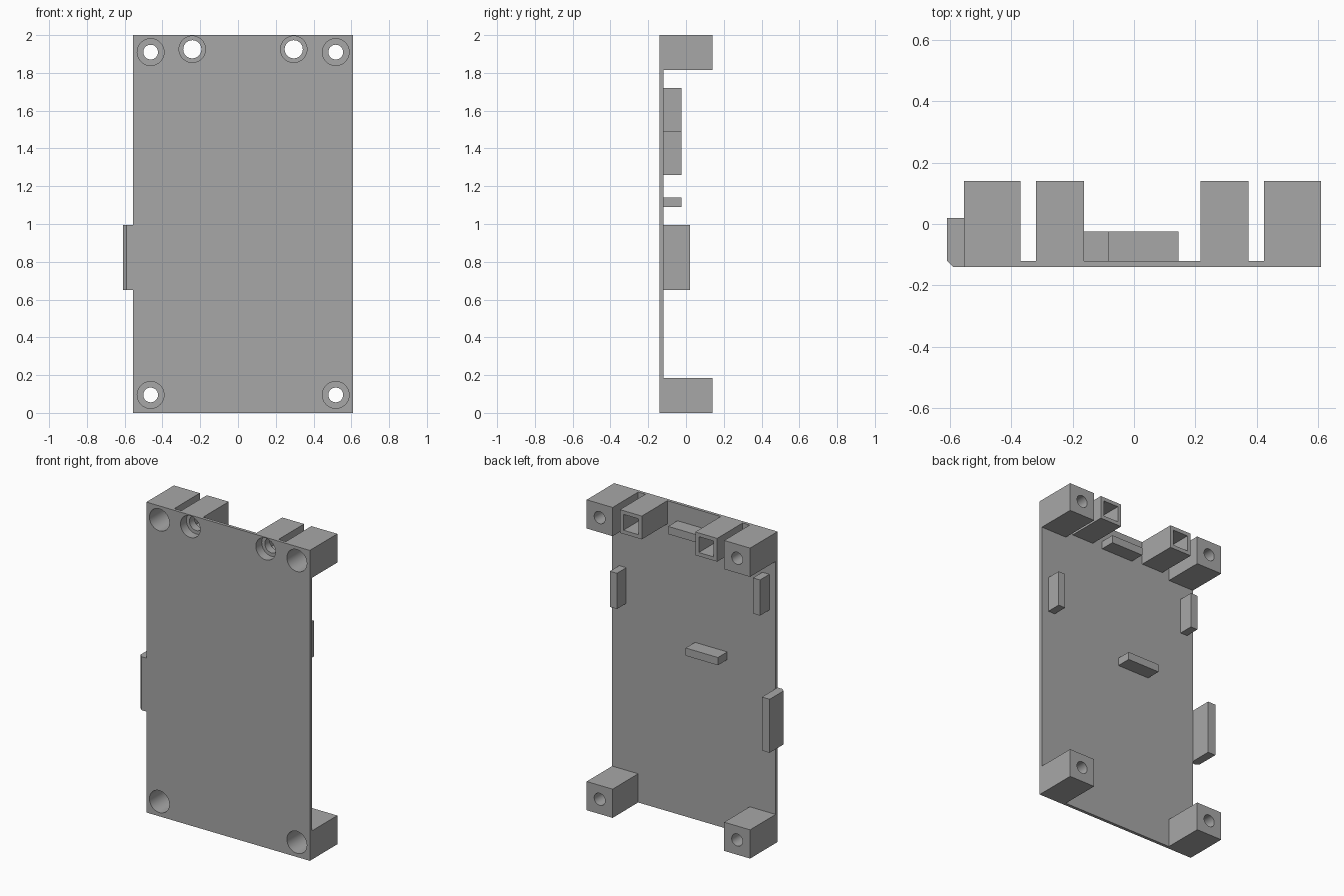
import bpy
import bmesh
from mathutils import Matrix, Vector

cube = bpy.data.objects.get("Cube")
if cube:
    bpy.data.objects.remove(cube, do_unlink=True)

grey = bpy.data.materials.new("plain_grey")
grey.use_nodes = True
grey.diffuse_color = (0.39, 0.39, 0.39, 1)
grey.node_tree.nodes["Principled BSDF"].inputs["Base Color"].default_value = grey.diffuse_color

FRONT, SKIN, BACK, RIB = -0.14, -0.12, 0.14, -0.025
cutters = []


def finish(name, bm):
    bmesh.ops.recalc_face_normals(bm, faces=bm.faces)
    mesh = bpy.data.meshes.new(name)
    bm.to_mesh(mesh)
    bm.free()
    mesh.materials.append(grey)
    obj = bpy.data.objects.new(name, mesh)
    bpy.context.collection.objects.link(obj)
    return obj


def box(name, x, y, z):
    """Box from (low, high) pairs on each axis."""
    bm = bmesh.new()
    bmesh.ops.create_cube(bm, size=1)
    low, high = Vector((x[0], y[0], z[0])), Vector((x[1], y[1], z[1]))
    for v in bm.verts:
        v.co = Vector([low[i] + (v.co[i] + 0.5) * (high[i] - low[i]) for i in range(3)])
    return finish(name, bm)


def bore(x, z, radius, y0, y1):
    """Round cutter along y."""
    bm = bmesh.new()
    bmesh.ops.create_cone(bm, cap_ends=True, segments=40, radius1=radius, radius2=radius, depth=y1 - y0)
    bm.transform(Matrix.Translation((x, (y0 + y1) / 2, z)) @ Matrix.Rotation(1.5707963, 4, 'X'))
    return add_cutter(finish("bore_cutter", bm))


def add_cutter(obj):
    obj.hide_render = True
    cutters.append(obj)
    return obj


def cut(obj, tools):
    bpy.context.view_layer.objects.active = obj
    for tool in tools:
        mod = obj.modifiers.new("cut", 'BOOLEAN')
        mod.operation = 'DIFFERENCE'
        mod.solver = 'EXACT'
        mod.object = tool
        bpy.ops.object.modifier_apply(modifier=mod.name)
    bpy.ops.object.select_all(action='DESELECT')
    obj.select_set(True)
    bpy.ops.object.shade_smooth_by_angle(angle=0.6)


# Face plate
plate = box("face_plate", (-0.555, 0.61), (FRONT, SKIN), (0, 2))
plate_cuts = []

# Corner mounting blocks with counterbored screw holes
for side, x0 in (("right", -0.555), ("left", 0.425)):
    for level, z0 in (("bottom", 0), ("top", 1.815)):
        block = box(f"{level}_{side}_mount", (x0, x0 + 0.185), (SKIN, BACK), (z0, z0 + 0.185))
        cx, cz = x0 + 0.0925, (0.095 if z0 == 0 else 1.91)
        head = bore(cx, cz, 0.071, -0.2, 0.03)
        shank = bore(cx, cz, 0.039, -0.1, 0.2)
        cut(block, [head, shank])
        plate_cuts.append(head)

# Square sockets with a round opening in the plate
for side, cx in (("right", -0.242), ("left", 0.295)):
    cz = 1.925
    socket = box(f"{side}_socket", (cx - 0.078, cx + 0.078), (SKIN, BACK), (1.85, 2))
    recess = bore(cx, cz, 0.07, -0.2, -0.08)
    hole = bore(cx, cz, 0.048, -0.1, 0.05)
    pocket = add_cutter(box("pocket_cutter", (cx - 0.053, cx + 0.053), (-0.03, 0.2), (cz - 0.051, cz + 0.051)))
    cut(socket, [recess, hole, pocket])
    plate_cuts.append(recess)

cut(plate, plate_cuts)

# Locating ribs on the back of the plate
box("left_rib", (0.51, 0.56), (SKIN, RIB), (1.26, 1.49))
box("right_rib", (-0.51, -0.46), (SKIN, RIB), (1.49, 1.72))
box("top_rib", (-0.085, 0.145), (SKIN, RIB), (1.84, 1.89))
box("middle_rib", (-0.21, 0.02), (SKIN, RIB), (1.09, 1.14))

# Side tab with a chamfered front edge
bm = bmesh.new()
profile = [(-0.555, FRONT), (-0.59, FRONT), (-0.61, SKIN), (-0.61, 0.02), (-0.555, 0.02)]
face = bm.faces.new([bm.verts.new((x, y, 0.65)) for x, y in profile])
grown = bmesh.ops.extrude_face_region(bm, geom=[face])["geom"]
bmesh.ops.translate(bm, verts=[v for v in grown if isinstance(v, bmesh.types.BMVert)], vec=(0, 0, 0.345))
finish("side_tab", bm)

for tool in cutters:
    bpy.data.objects.remove(tool, do_unlink=True)
